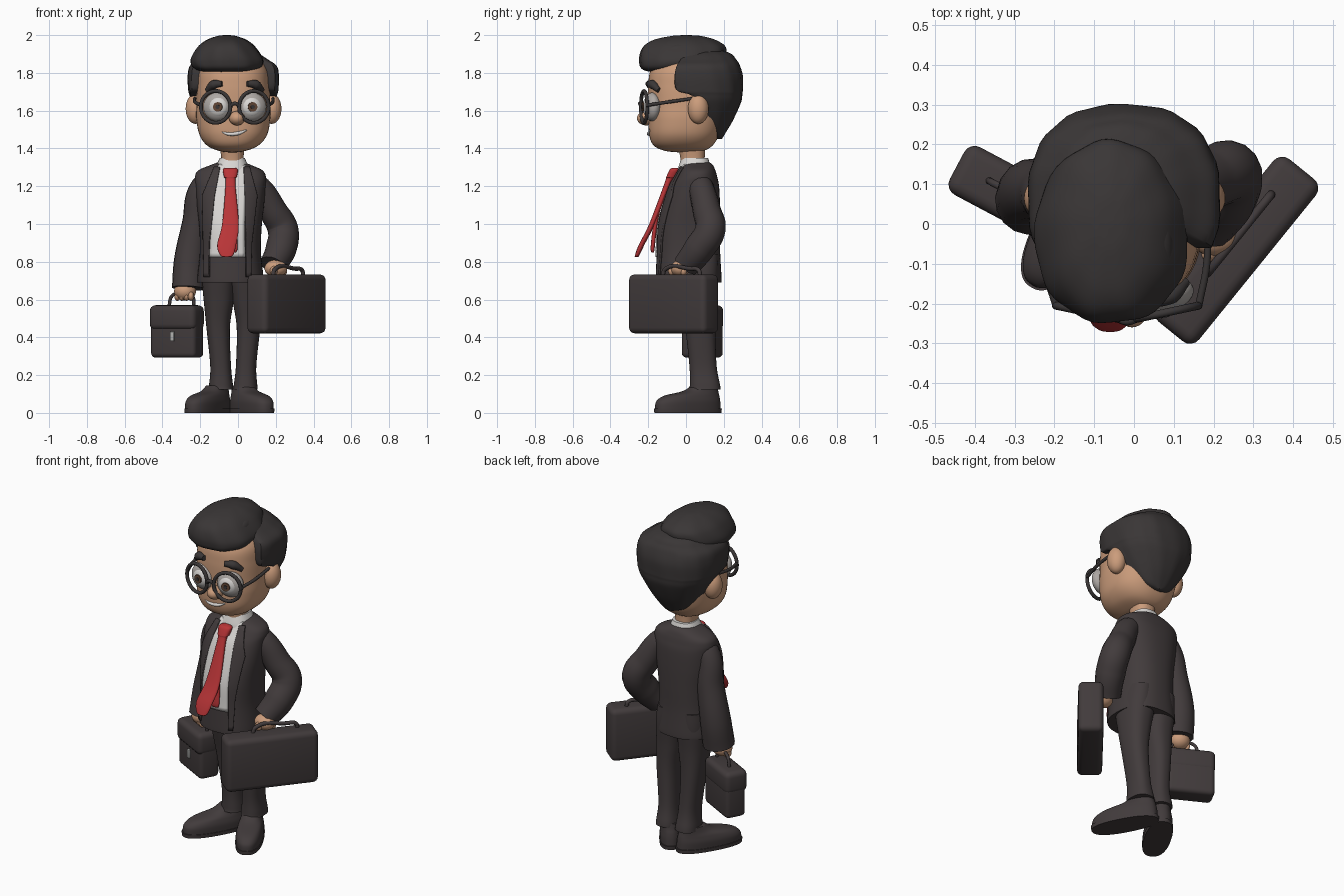
import bpy, bmesh, math
from mathutils import Matrix, Vector

if "Cube" in bpy.data.objects:
    bpy.data.objects.remove(bpy.data.objects["Cube"])

def mat(name, r, g, b):
    m = bpy.data.materials.new(name)
    m.diffuse_color = (r, g, b, 1)
    m.use_nodes = True
    m.node_tree.nodes["Principled BSDF"].inputs["Base Color"].default_value = m.diffuse_color
    return m

SUIT = mat("charcoal suit", 0.054, 0.044, 0.045)
HAIR = mat("black hair", 0.042, 0.037, 0.037)
SKIN = mat("skin", 0.60, 0.335, 0.20)
RED = mat("red tie", 0.48, 0.035, 0.038)
WHITE = mat("white shirt", 0.70, 0.68, 0.66)
LENS = mat("grey eye rim", 0.42, 0.39, 0.37)
BROWN = mat("brown iris", 0.12, 0.06, 0.035)
SILVER = mat("silver", 0.45, 0.45, 0.44)

def finish(name, bm, m, matrix=None):
    bmesh.ops.recalc_face_normals(bm, faces=bm.faces[:])
    me = bpy.data.meshes.new(name)
    bm.to_mesh(me)
    bm.free()
    return add(name, me, m, matrix)

def add(name, me, m, matrix=None):
    me.materials.clear()
    me.materials.append(m)
    me.polygons.foreach_set("use_smooth", [True] * len(me.polygons))
    me.set_sharp_from_angle(angle=math.radians(50))
    ob = bpy.data.objects.new(name, me)
    bpy.context.collection.objects.link(ob)
    if matrix:
        ob.matrix_world = matrix
    return ob

def dense(rings, steps=8):
    """Smooth interpolation of (cx, cy, z, rx, ry, exponent, front limit)."""
    R = [tuple(r) + (2.4, -9)[len(r) - 5:] for r in rings]
    out = []
    for i in range(len(R) - 1):
        p = [R[max(i - 1, 0)], R[i], R[i + 1], R[min(i + 2, len(R) - 1)]]
        for s in range(steps):
            t = s / steps
            out.append([0.5 * (2 * b + (c - a) * t + (2 * a - 5 * b + 4 * c - d) * t * t
                               + (3 * b - a - 3 * c + d) * t ** 3) for a, b, c, d in zip(*p)])
    return out + [list(R[-1])]

def loft(name, rings, m, matrix=None, wave=0, k=9, seg=56):
    bm = bmesh.new()
    loops = []
    for cx, cy, z, rx, ry, n, front in dense(rings):
        loop = []
        for j in range(seg):
            a = 2 * math.pi * j / seg
            c, s = math.cos(a), math.sin(a)
            w = 1 + wave * math.cos(k * a + 12 * z)
            x = cx + max(rx, .002) * w * math.copysign(abs(c) ** (2 / n), c)
            y = cy + max(ry, .002) * w * math.copysign(abs(s) ** (2 / n), s)
            loop.append(bm.verts.new((x, max(y, front), z)))
        loops.append(loop)
    for a, b in zip(loops, loops[1:]):
        for j in range(seg):
            bm.faces.new((a[j], a[(j + 1) % seg], b[(j + 1) % seg], b[j]))
    bm.faces.new(loops[0])
    bm.faces.new(loops[-1])
    return finish(name, bm, m, matrix)

def front_y(rings, x, z):
    """Front surface of a loft at x, z."""
    d = dense(rings)
    for a, b in zip(d, d[1:]):
        if min(a[2], b[2]) <= z <= max(a[2], b[2]) and a[2] != b[2]:
            t = (z - a[2]) / (b[2] - a[2])
            cx, cy, _, rx, ry, n, _ = [u + (v - u) * t for u, v in zip(a, b)]
            return cy - ry * max(0, 1 - abs((x - cx) / rx) ** n) ** (1 / n)

def strip(name, rows, m, yfun, thick=.008, nx=12, nz=24):
    """Curved plate through rows of (z, centre x, half width)."""
    bm = bmesh.new()
    grid = []
    for i in range(nz + 1):
        f = i / nz * (len(rows) - 1)
        k = min(int(f), len(rows) - 2)
        z, xc, hw = [u + (v - u) * (f - k) for u, v in zip(rows[k], rows[k + 1])]
        xs = [xc + hw * (2 * j / nx - 1) for j in range(nx + 1)]
        grid.append([bm.verts.new((x, yfun(x, z), z)) for x in xs])
    for a, b in zip(grid, grid[1:]):
        for j in range(nx):
            bm.faces.new((a[j], a[j + 1], b[j + 1], b[j]))
    ob = finish(name, bm, m)
    mod = ob.modifiers.new("thickness", 'SOLIDIFY')
    mod.thickness, mod.offset = thick, 0
    return ob

def tube(name, pts, m):
    """Round tube through (x, y, z, radius) points."""
    cu = bpy.data.curves.new(name, 'CURVE')
    cu.dimensions, cu.bevel_depth, cu.bevel_resolution = '3D', 1, 6
    cu.use_fill_caps, cu.resolution_u = True, 10
    sp = cu.splines.new('BEZIER')
    sp.bezier_points.add(len(pts) - 1)
    for bp, p in zip(sp.bezier_points, pts):
        bp.co, bp.radius = p[:3], p[3]
        bp.handle_left_type = bp.handle_right_type = 'AUTO'
    ob = bpy.data.objects.new(name + "_path", cu)
    bpy.context.collection.objects.link(ob)
    dg = bpy.context.evaluated_depsgraph_get()
    me = bpy.data.meshes.new_from_object(ob.evaluated_get(dg))
    bpy.data.objects.remove(ob)
    me.name = name
    return add(name, me, m)

def ball(name, c, r, m, matrix=None):
    bm = bmesh.new()
    bmesh.ops.create_uvsphere(bm, u_segments=28, v_segments=18, radius=1)
    bmesh.ops.transform(bm, matrix=Matrix.Translation(c) @ Matrix.Diagonal((*r, 1)), verts=bm.verts)
    return finish(name, bm, m, matrix)

def box(name, c, size, m, matrix, bevel):
    bm = bmesh.new()
    bmesh.ops.create_cube(bm, size=1)
    bmesh.ops.transform(bm, matrix=Matrix.Translation(c) @ Matrix.Diagonal((*size, 1)), verts=bm.verts)
    bmesh.ops.bevel(bm, geom=bm.edges[:], offset=bevel, segments=4, profile=.5, affect='EDGES')
    return finish(name, bm, m, matrix)

def place(x, y, z, deg):
    return Matrix.Translation((x, y, z)) @ Matrix.Rotation(math.radians(deg), 4, 'Z')

# Head, ears, nose, neck
head = [(-.03, -.01, 1.378, .01, .01), (-.03, -.01, 1.387, .07, .10), (-.028, -.015, 1.415, .135, .155),
        (-.025, -.01, 1.47, .178, .185), (-.025, 0, 1.55, .195, .2), (-.025, .01, 1.63, .195, .21),
        (-.025, .01, 1.73, .192, .21), (-.025, .015, 1.82, .18, .2), (-.025, .02, 1.89, .12, .14),
        (-.025, .02, 1.92, .01, .01)]
loft("head", head, SKIN)
for side, x in (("left", -.225), ("right", .178)):
    ball(side + "_ear", (x, .065, 1.61), (.052, .055, .08), SKIN)
ball("nose", (-.005, -.21, 1.56), (.042, .05, .038), SKIN)
loft("neck", [(-.03, .04, 1.26, .062, .066), (-.03, .035, 1.34, .058, .064), (-.03, .03, 1.43, .07, .075)], SKIN)

# Hair: back shell cut behind the ears, swept quiff with locks on top
loft("back_hair", [(-.025, .17, 1.45, .02, .02, 2.2, .15), (-.025, .14, 1.475, .09, .065, 2.2, .14),
                   (-.025, .10, 1.55, .16, .15, 2.2, .12), (-.025, .08, 1.64, .215, .21, 2.3, .10),
                   (-.025, .07, 1.685, .232, .228, 2.4, .02), (-.025, .065, 1.71, .238, .235, 2.4, -.05),
                   (-.025, .06, 1.78, .242, .24, 2.4, -.06), (-.025, .06, 1.835, .232, .225, 2.4, -.05),
                   (-.03, .07, 1.87, .19, .195, 2.3, -.03), (-.04, .07, 1.91, .13, .15, 2.2, -.02),
                   (-.04, .06, 1.94, .01, .01, 2.2, 0)],
     HAIR, wave=.008, k=14)
loft("top_hair", [(-.055, -.06, 1.798, .01, .01), (-.055, -.055, 1.812, .15, .16), (-.056, -.03, 1.86, .193, .218, 2.2),
                  (-.06, -.012, 1.93, .158, .222, 2.1), (-.06, -.01, 1.972, .11, .17, 2), (-.06, 0, 1.995, .05, .08, 2),
                  (-.06, 0, 2.0, .01, .01, 2)], HAIR, wave=.015)
for i, x in enumerate((-.18, -.1, -.02, .06)):
    q = (x + .06) ** 2
    h = 1.952 - 2.8 * q
    tube(f"hair_lock_{i}", [(x, -.205 + 4 * q, 1.865, .04), (x * .95, -.13 + 2 * q, h - .02, .046), (x * .9, -.03, h, .045),
                            (x * .75, .13, h - .035, .045), (x * .5, .225, 1.85, .03)], HAIR)

# Eyebrows and smile follow the face
def on_face(x, z, r, d=0):
    return (x, front_y(head, x, z) - d, z, r)
for side, xs in (("left", (-.165, -.128, -.084)), ("right", (.13, .093, .048))):
    tube(side + "_eyebrow", [on_face(x, z, r, .008) for x, z, r in zip(xs, (1.707, 1.738, 1.742), (.013, .024, .014))], HAIR)
tube("smile", [on_face(-.085, 1.486, .003), on_face(-.05, 1.477, .009), on_face(0, 1.48, .010), on_face(.045, 1.497, .004)], WHITE)

# Open round glasses with eyes behind them
for side, x, yaw, ix in (("left", -.118, -12, .012), ("right", .084, 12, -.008)):
    base = place(x, -.222, 1.62, yaw)
    n = 24
    ring = [base @ Vector((.08 * math.cos(6.2832 * i / n), 0, .084 * math.sin(6.2832 * i / n))) for i in range(n + 1)]
    tube(side + "_frame", [(*p, .010) for p in ring], HAIR)
    ball(side + "_eye_rim", (0, .045, 0), (.077, .045, .076), LENS, base)
    ball(side + "_eye_white", (ix * .5, .028, 0), (.056, .034, .056), WHITE, base)
    for part, r, d, m in (("iris", .025, .0045, BROWN), ("pupil", .011, .008, HAIR)):
        bm = bmesh.new()
        bmesh.ops.create_cone(bm, cap_ends=True, segments=32, radius1=r, radius2=r, depth=.008)
        finish(f"{side}_{part}", bm, m, base @ Matrix.Translation((ix, -d, 0)) @ Matrix.Rotation(math.pi / 2, 4, 'X'))
    s = -1 if x < 0 else 1
    tube(side + "_temple", [(x + s * .08, -.2, 1.63, .009), (-.022 + s * .205, -.1, 1.645, .009),
                            (-.022 + s * .207, .04, 1.665, .008)], HAIR)
tube("glasses_bridge", [(-.04, -.238, 1.625, .010), (-.017, -.245, 1.638, .010), (.006, -.238, 1.625, .010)], HAIR)

# Jacket body, shirt front, lapels, collar
jacket = [(-.035, .06, 1.335, .05, .05), (-.037, .06, 1.315, .10, .08), (-.04, .06, 1.285, .168, .095),
          (-.04, .055, 1.25, .188, .11), (-.04, .045, 1.2, .186, .13), (-.04, .03, 1.10, .178, .15),
          (-.04, .016, .98, .165, .165), (-.04, .013, .85, .162, .168), (-.04, .014, .72, .175, .174),
          (-.04, .014, .69, .175, .174)]
loft("jacket", jacket, SUIT)
def on_chest(d):
    return lambda x, z: front_y(jacket, x, z) - d
strip("shirt_front", [(.825, -.058, .093), (1.0, -.058, .092), (1.2, -.04, .083), (1.315, -.032, .07)], WHITE, on_chest(.002))
strip("left_lapel", [(.72, -.165, .012), (.9, -.165, .016), (1.15, -.155, .032), (1.3, -.11, .016)], SUIT, on_chest(.007), .012)
strip("right_lapel", [(.72, .055, .012), (.9, .055, .016), (1.15, .068, .032), (1.3, .045, .016)], SUIT, on_chest(.007), .012)
loft("shirt_collar", [(-.032, .045, 1.27, .098, .092), (-.032, .045, 1.30, .088, .086), (-.03, .047, 1.35, .066, .07)], WHITE)

# Tie flaring away from the chest, with its knot and its short tail
loft("tie", [(-.06, y, z, w, t, 2.6) if z < .95 else (-.04, y, z, w, t, 2.6) for y, z, w, t in
             ((-.262, .825, .012, .008), (-.258, .835, .034, .012), (-.235, .89, .05, .015), (-.18, 1.0, .044, .015),
              (-.098, 1.215, .026, .016), (-.078, 1.25, .034, .026), (-.062, 1.285, .04, .026), (-.058, 1.296, .03, .018))], RED)
loft("tie_tail", [(-.03, -.176, .85, .02, .007), (-.03, -.176, .88, .028, .011), (-.033, -.162, 1.0, .026, .011),
                  (-.037, -.14, 1.1, .02, .01)], RED)

# Arms and hands
tube("left_sleeve", [(-.14, .06, 1.225, .055), (-.185, .062, 1.195, .066), (-.222, .08, 1.0, .075),
                     (-.255, .08, .8, .085), (-.262, .06, .66, .088)], SUIT)
tube("right_sleeve", [(.06, .065, 1.225, .055), (.11, .08, 1.19, .068), (.185, .11, 1.07, .075),
                      (.238, .128, .97, .082), (.228, .07, .87, .082), (.185, 0, .78, .07)], SUIT)
ball("left_hand", (-.28, .055, .645), (.058, .055, .05), SKIN)
ball("right_hand", (.2, -.03, .765), (.06, .05, .045), SKIN)
for i in range(4):
    t = i - 1.5
    ball(f"left_finger_{i}", (-.285 + .024 * t, .04 - .013 * t, .618), (.016, .028, .025), SKIN)
    ball(f"right_finger_{i}", (.215 + .017 * t, -.045 + .021 * t, .752), (.02, .018, .025), SKIN)

# Trousers
loft("left_trouser", [(-.11, .05, .84, .08, .12), (-.105, .05, .74, .09, .12), (-.102, .06, .6, .08, .098),
                      (-.105, .075, .45, .062, .08), (-.092, .09, .25, .055, .072), (-.09, .1, .15, .063, .08),
                      (-.09, .1, .125, .065, .083)], SUIT)
loft("right_trouser", [(.03, .05, .84, .08, .12), (.035, .05, .74, .09, .12), (.047, .06, .6, .077, .098),
                       (.055, .075, .45, .062, .08), (.043, .09, .25, .054, .072), (.04, .1, .15, .062, .08),
                       (.04, .1, .125, .064, .083)], SUIT)

# Shoes with a slim sole, turned outward
for side, x, a in (("left", -.16, -30), ("right", .073, 28)):
    loft(side + "_sole", [(0, 0, 0, .074, .194), (0, 0, .022, .076, .196)], SUIT, place(x, .01, 0, a))
    loft(side + "_shoe", [(0, 0, .02, .072, .19), (0, .002, .06, .073, .185), (0, .022, .09, .066, .16),
                          (0, .075, .115, .056, .10), (0, .1, .145, .05, .07)], SUIT, place(x, .01, 0, a))

# Small satchel: body, flap, clasp, handle
sm = place(-.322, .086, 0, -28)
box("small_case", (0, 0, .425), (.268, .122, .265), SUIT, sm, .025)
box("small_case_flap", (0, -.004, .505), (.275, .136, .13), SUIT, sm, .03)
box("small_case_clasp", (.005, -.064, .405), (.024, .012, .05), SILVER, sm, .003)
tube("small_case_handle", [(*(sm @ Vector(p)), .009) for p in
                           ((-.05, 0, .56), (-.03, 0, .62), (.03, 0, .635), (.09, 0, .62), (.1, 0, .56))], SUIT)

# Large briefcase and handle
lg = place(.257, -.066, .577, 51)
box("large_case", (0, 0, 0), (.525, .138, .312), SUIT, lg, .03)
tube("large_case_handle", [(*(lg @ Vector(p)), .011) for p in
                           ((-.09, .02, .15), (-.075, .02, .182), (.1, .02, .186), (.155, .02, .178), (.165, .02, .15))], SUIT)
